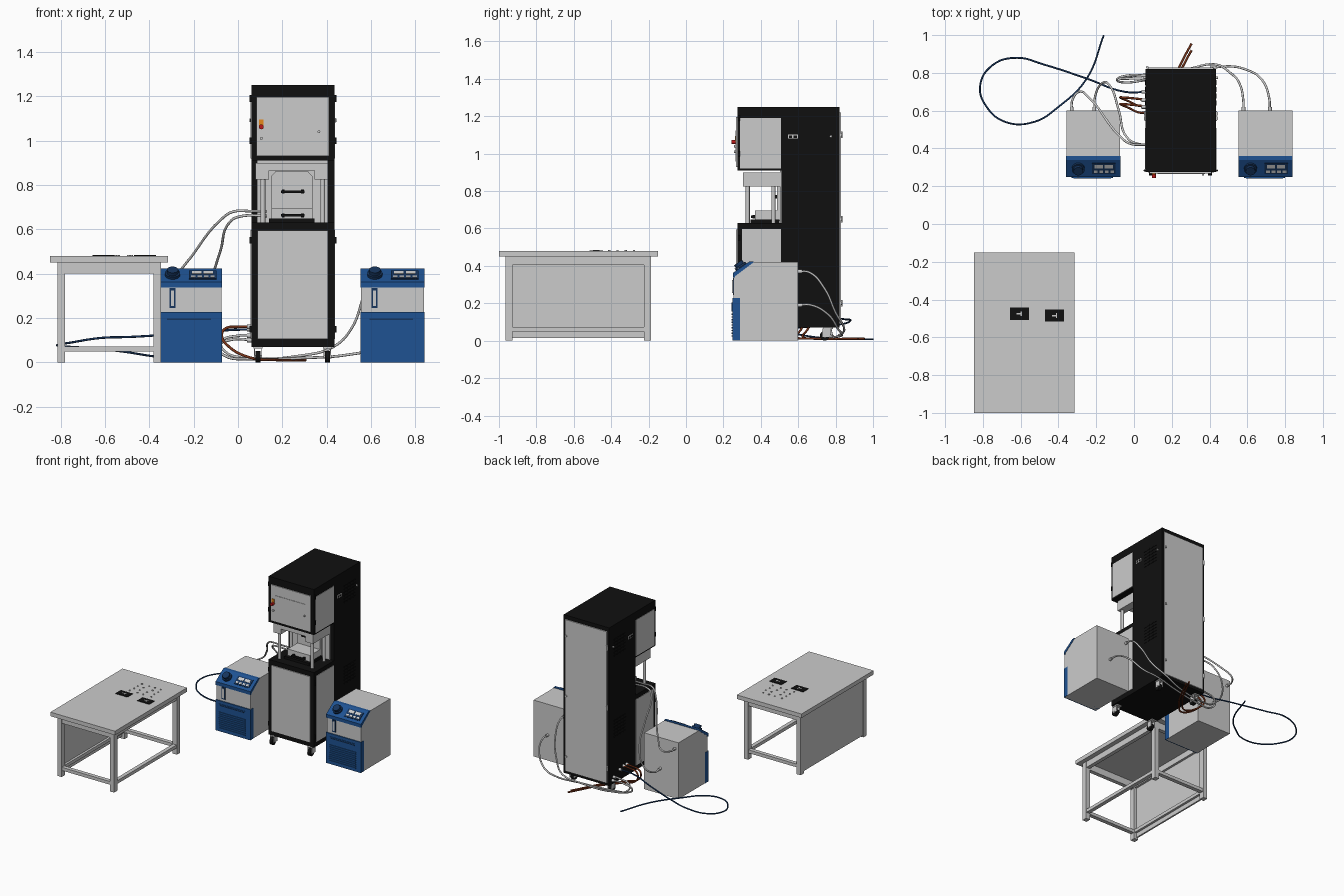
import bpy, bmesh, math, random
from mathutils import Vector, Matrix
random.seed(3)

def mat(name, r, g, b):
    m = bpy.data.materials.new(name)
    m.diffuse_color = (r, g, b, 1)
    return m

BLACK = mat("black", .005, .005, .005)
BLUE = mat("blue", .013, .085, .29)
NAVY = mat("navy", .008, .035, .11)
RUST = mat("rust", .2, .035, .01)
RED = mat("red", .5, .01, .01)
ORANGE = mat("orange", .8, .25, .01)

def finish(name, bm, m):
    bmesh.ops.recalc_face_normals(bm, faces=bm.faces)
    me = bpy.data.meshes.new(name)
    bm.to_mesh(me)
    bm.free()
    ob = bpy.data.objects.new(name, me)
    bpy.context.collection.objects.link(ob)
    if m:
        me.materials.append(m)
    return ob

def box(name, x0, x1, y0, y1, z0, z1, m=None):
    bm = bmesh.new()
    bmesh.ops.create_cube(bm, size=1, matrix=Matrix.Translation(((x0+x1)/2, (y0+y1)/2, (z0+z1)/2))
                          @ Matrix.Diagonal((x1-x0, y1-y0, z1-z0, 1)))
    return finish(name, bm, m)

def cyl(name, c, direction, r, h, m=None, seg=20):
    bm = bmesh.new()
    rot = Vector((0, 0, 1)).rotation_difference(Vector(direction)).to_matrix().to_4x4()
    bmesh.ops.create_cone(bm, cap_ends=True, segments=seg, radius1=r, radius2=r, depth=h,
                          matrix=Matrix.Translation(c) @ rot)
    for f in bm.faces:
        f.smooth = len(f.verts) == 4
    for e in bm.edges:
        e.smooth = all(f.smooth for f in e.link_faces)
    return finish(name, bm, m)

def prism(name, pts, a0, a1, axis, m=None):
    """Extrude a 2D profile: axis x takes (y, z) points, axis y takes (x, z)."""
    bm = bmesh.new()
    put = (lambda p, a: (a, *p)) if axis == "x" else (lambda p, a: (p[0], a, p[1]))
    f = bm.faces.new([bm.verts.new(put(p, a0)) for p in pts])
    ext = bmesh.ops.extrude_face_region(bm, geom=[f])
    d = (a1-a0, 0, 0) if axis == "x" else (0, a1-a0, 0)
    bmesh.ops.translate(bm, vec=d, verts=[v for v in ext["geom"] if isinstance(v, bmesh.types.BMVert)])
    return finish(name, bm, m)

def hose(name, pts, m=None, r=.006):
    cu = bpy.data.curves.new(name, "CURVE")
    cu.dimensions = "3D"
    cu.bevel_depth, cu.bevel_resolution, cu.resolution_u = r, 2, 6
    cu.use_fill_caps = True
    sp = cu.splines.new("BEZIER")
    sp.bezier_points.add(len(pts)-1)
    for b, p in zip(sp.bezier_points, pts):
        b.co = p
        b.handle_left_type = b.handle_right_type = "AUTO"
    ob = bpy.data.objects.new(name, cu)
    bpy.context.collection.objects.link(ob)
    if m:
        cu.materials.append(m)

# Cabinet: tall rear body with upper and lower front sections
X0, X1 = .06, .435
box("rear_body", X0, X1, .51, .82, .07, 1.25, BLACK)
box("upper_housing", X0, X1, .275, .512, .91, 1.25, BLACK)
box("lower_housing", X0, X1, .275, .512, .07, .63, BLACK)
box("upper_front_panel", .083, .41, .268, .28, .93, 1.197)
box("lower_front_panel", .087, .407, .268, .28, .105, .595)
box("rear_door", .075, .42, .815, .828, .09, 1.22)
box("upper_door", .125, .375, .265, .27, .957, 1.125)
for side, x in (("left", X0), ("right", X1)):
    s = -1 if side == "left" else 1
    box(side+"_upper_side_panel", x-.003, x+.003, .29, .508, .92, 1.19)
    box(side+"_lower_side_panel", x-.003, x+.003, .30, .508, .105, .598)
    # louvred vents
    for z0 in (1.015, .41):
        for i in range(6):
            for j in range(4):
                y, z = .628+j*.036, z0+i*.024
                box(side+"_vent_louvre", x-.003, x+.003, y, y+.026, z, z+.009, BLACK)
    box(side+"_socket_plate", x-.004, x+.004, .545, .598, 1.08, 1.103)
    for k in (0, 1):
        box(side+"_socket", x-.006, x+.006, .55+k*.025, .568+k*.025, 1.085, 1.098, BLACK)
    cyl(side+"_lock", (x+s*.003, .775, 1.092), (1, 0, 0), .007, .012)
    for z in (1.19, 1.0, .55, .15):
        cyl(side+"_front_hinge", (x+s*.003, .283, z), (0, 0, 1), .006, .03, BLACK, 10)
for z in (1.1, .65, .2):
    cyl("rear_hinge", (.07, .829, z), (0, 0, 1), .007, .035, None, 10)
    cyl("rear_latch", (.41, .829, z), (0, 1, 0), .008, .012)

# Switches on the front
box("switch_plate", .095, .115, .262, .27, 1.065, 1.095, ORANGE)
cyl("stop_button", (.105, .258, 1.062), (0, 1, 0), .011, .028, RED)
cyl("start_button", (.105, .263, 1.01), (0, 1, 0), .007, .012)
cyl("door_latch", (.365, .262, 1.04), (0, 1, 0), .006, .01)

# Press
prism("press_crosshead", [(.08, .90), (.405, .90), (.405, .825), (.345, .825), (.345, .865),
                          (.14, .865), (.14, .825), (.08, .825)], .305, .508, "y")
box("press_recess_back", .085, .405, .503, .512, .63, .91)
prism("press_shield", [(.15, .64), (.335, .64), (.335, .84), (.315, .862), (.17, .862), (.15, .84)],
      .487, .503, "y")
for x in (.112, .382):
    for y in (.33, .467):
        cyl("press_column", (x, y, .735), (0, 0, 1), .011, .22)
box("press_bed", .15, .335, .37, .487, .63, .695)
box("press_base", .14, .345, .345, .50, .63, .648, BLACK)
for z, y in ((.77, .487), (.663, .37)):
    box("handle_bar", .195, .30, y-.022, y-.012, z-.006, z+.006, BLACK)
    for x in (.198, .285):
        box("handle_post", x, x+.012, y-.014, y+.002, z-.009, z+.009, BLACK)

# Casters
for x in (.09, .403):
    for y in (.30, .76):
        box("caster_plate", x-.02, x+.02, y-.025, y+.025, .062, .072)
        for s in (-1, 1):
            box("caster_fork", x+s*.015-.002, x+s*.015+.002, y-.03, y+.012, .02, .064)
        cyl("caster_wheel", (x, y-.018, .026), (1, 0, 0), .026, .022, BLACK)
        cyl("caster_axle", (x, y-.018, .026), (1, 0, 0), .008, .036)

# Chillers
def chiller(n, x):
    w = .288
    prism(n+"_chiller_body", [(.255, 0), (.6, 0), (.6, .42), (.34, .42), (.255, .358)], x+.002, x+w-.002, "x")
    prism(n+"_chiller_head", [(.25, .337), (.25, .362), (.34, .424), (.36, .424), (.36, .418),
                              (.262, .345), (.262, .337)], x, x+w, "x", BLUE)
    box(n+"_chiller_front", x, x+w, .248, .288, 0, .228, BLUE)
    box(n+"_front_inset", x+.032, x+w-.042, .244, .25, .155, .205, BLUE)
    for i in range(9):
        z = .022+i*.0145
        box(n+"_louvre", x+.03, x+w-.04, .243, .25, z, z+.007, BLUE)
    box(n+"_pull_slot", x+.04, x+w-.05, .242, .25, .192, .198, NAVY)
    box(n+"_level_frame", x+.05, x+.078, .25, .258, .245, .335, NAVY)
    box(n+"_level_glass", x+.057, x+.071, .247, .258, .255, .325)
    # parts lying on the sloped console
    nrm = Vector((0, -.062, .09)).normalized()
    slope = Matrix.Translation((x, .25, .362)) @ Matrix.Rotation(math.atan2(.062, .09), 4, "X")
    cyl(n+"_filler_neck", slope @ Vector((.065, .055, .006)), nrm, .034, .014, NAVY, 24)
    cyl(n+"_filler_cap", slope @ Vector((.065, .055, .02)), nrm, .026, .02, NAVY, 12)
    console = [("display_frame", .138, .262, .022, .088, .004, NAVY),
               ("display_left", .152, .195, .058, .08, .006, None),
               ("display_right", .205, .248, .058, .08, .006, None)]
    console += [("key", .148+i*.029, .168+i*.029, .03, .044, .007, None) for i in range(4)]
    for nm, a, b, c, d, h, m in console:
        box(n+"_"+nm, a, b, c, d, -.003, h, m).matrix_world = slope

chiller("left", -.36)
chiller("right", .552)

# Table
box("table_top", -.848, -.315, -1, -.15, .45, .48)
for x in (-.815, -.382):
    for y in (-.965, -.225):
        box("table_leg", x, x+.035, y, y+.038, 0, .45)
    box("side_apron", x+.003, x+.032, -.96, -.19, .405, .45)
    box("side_rail", x+.003, x+.032, -.96, -.19, .048, .072)
for y in (-.962, -.222):
    box("end_apron", -.81, -.35, y, y+.03, .40, .45)
    box("end_rail", -.81, -.35, y, y+.03, .048, .072)
box("table_side_panel", -.812, -.80, -.94, -.20, .015, .45)

# Moulds and samples on the table
for x, y in ((-.607, -.475), (-.42, -.485)):
    box("mould_plate", x-.05, x+.05, y-.032, y+.032, .479, .4835, BLACK)
    box("mould_sample", x-.015, x+.01, y-.004, y+.004, .483, .485)
    box("mould_sample_end", x+.006, x+.013, y-.013, y+.013, .483, .485)
for i in range(4):
    for j in range(4):
        x, y = -.6+i*.055+random.uniform(-.01, .01), -.41+j*.044
        cyl("sample_disc", (x, y, .482), (0, 0, 1), .006, .005, None, 10)

# Coolant hoses
hose("left_upper_hose", [(-.33, .595, .37), (-.325, .66, .37), (-.29, .70, .385), (-.24, .67, .44),
                         (-.07, .46, .65), (-.02, .425, .68), (.06, .42, .682), (.13, .42, .682)])
hose("left_lower_hose", [(-.21, .595, .19), (-.205, .68, .19), (-.17, .745, .25), (-.12, .72, .38),
                         (-.08, .60, .50), (-.03, .45, .64), (.02, .425, .66), (.13, .42, .66)])
hose("right_upper_hose", [(.58, .595, .37), (.578, .66, .365), (.56, .74, .28), (.51, .80, .15),
                          (.43, .845, .07), (.28, .82, .03), (.05, .79, .02), (-.06, .775, .05),
                          (-.075, .77, .09), (0, .77, .12), (.08, .77, .12)])
hose("right_lower_hose", [(.72, .595, .19), (.715, .67, .19), (.68, .76, .14), (.6, .815, .06),
                          (.5, .835, .035), (.3, .80, .02), (.05, .76, .015), (-.06, .75, .03),
                          (-.09, .765, .07), (-.04, .785, .10), (.08, .785, .10)])
# Supply hoses
for i in range(2):
    d = i*.035
    hose("red_hose", [(.08, .62+d, .16), (0, .63+d, .16), (-.06, .635+d, .15), (-.073, .635+d, .12),
                      (-.04, .62+d, .07), (.06, .59+d, .02), (.15, .66+d, .012), (.305, .92+d, .01)], RUST)
hose("blue_hose", [(.08, .70, .15), (-.05, .70, .145), (-.25, .77, .13), (-.48, .845, .115),
                   (-.62, .88, .11), (-.75, .84, .09), (-.815, .73, .078), (-.78, .62, .072),
                   (-.68, .54, .065), (-.53, .54, .05), (-.4, .62, .03), (-.25, .77, .012),
                   (-.16, 1.0, .008)], NAVY, .005)
for y, z in ((.62, .16), (.655, .16), (.70, .15), (.77, .12), (.785, .10)):
    cyl("hose_fitting", (.055, y, z), (1, 0, 0), .010, .03, None, 12)
for x, z in ((-.33, .37), (-.21, .19), (.58, .37), (.72, .19)):
    cyl("chiller_fitting", (x, .605, z), (0, 1, 0), .010, .03, None, 12)
